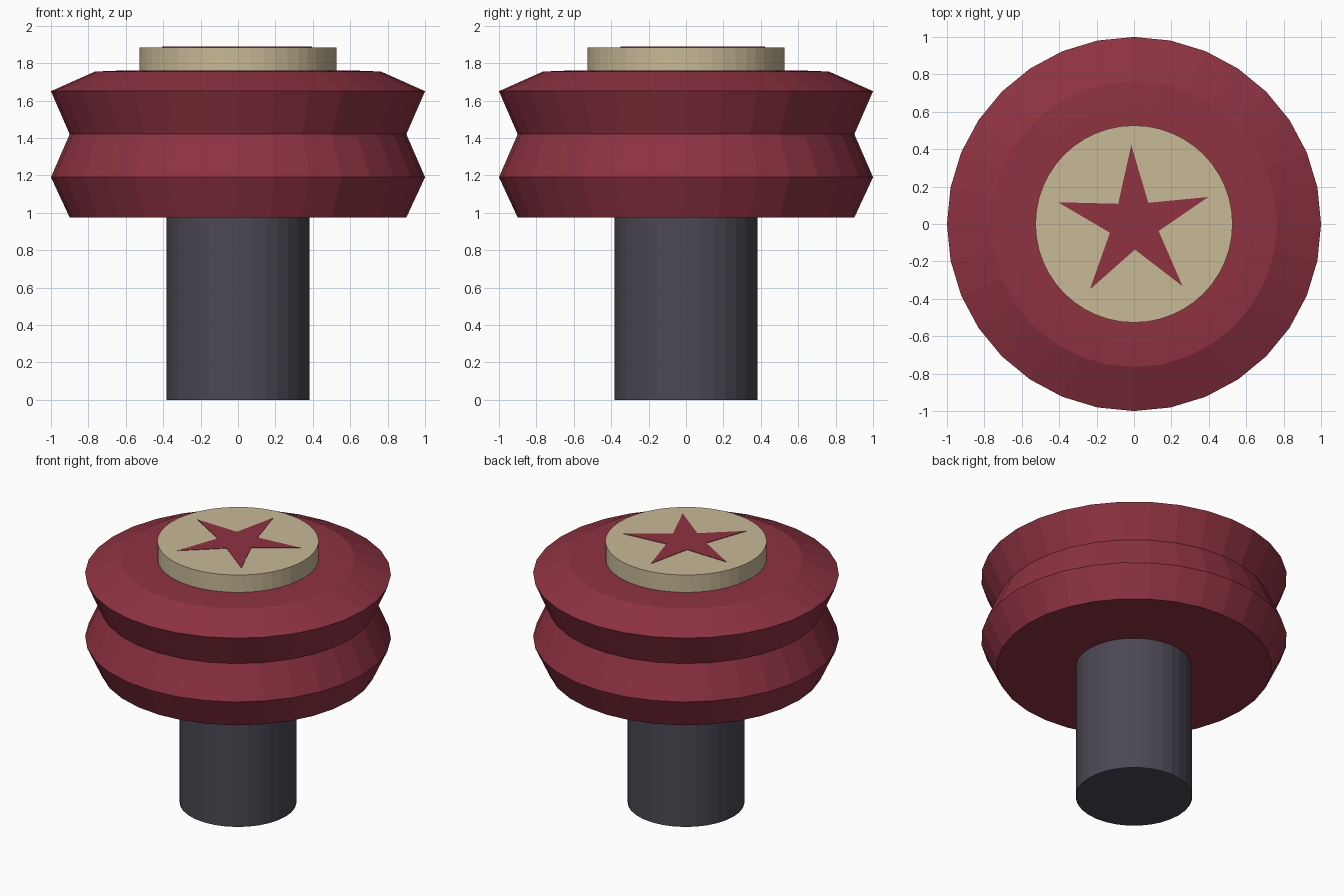
import bpy
import bmesh
import math

if "Cube" in bpy.data.objects:
    bpy.data.objects.remove(bpy.data.objects["Cube"])


def material(name, srgb):
    mat = bpy.data.materials.new(name)
    lin = [((c / 255 + 0.055) / 1.055) ** 2.4 for c in srgb]
    mat.diffuse_color = (*lin, 1)
    mat.use_nodes = True
    mat.node_tree.nodes["Principled BSDF"].inputs["Base Color"].default_value = mat.diffuse_color
    return mat


def make_object(name, bm, mat):
    bmesh.ops.recalc_face_normals(bm, faces=bm.faces)
    mesh = bpy.data.meshes.new(name)
    bm.to_mesh(mesh)
    bm.free()
    mesh.materials.append(mat)
    obj = bpy.data.objects.new(name, mesh)
    bpy.context.collection.objects.link(obj)
    return obj


def lathe(name, profile, sides, mat):
    """Spin (radius, height) points round z and close both ends."""
    bm = bmesh.new()
    rings = []
    for r, z in profile:
        rings.append([bm.verts.new((r * math.cos(a), r * math.sin(a), z))
                      for a in (math.tau * i / sides for i in range(sides))])
    for low, high in zip(rings, rings[1:]):
        for i in range(sides):
            j = (i + 1) % sides
            bm.faces.new((low[i], low[j], high[j], high[i]))
    bm.faces.new(rings[0])
    bm.faces.new(rings[-1])
    return make_object(name, bm, mat)


red = material("dark red", (142, 50, 65))
tan = material("tan", (200, 186, 151))
grey = material("dark grey", (76, 72, 84))

# Stem, ribbed head and top cap
lathe("stem", [(0.382, 0), (0.382, 0.975)], 32, grey)
lathe("ribbed_head", [(0.90, 0.975), (1.0, 1.19), (0.90, 1.42), (1.0, 1.65),
                      (0.765, 1.755), (0.635, 1.76)], 32, red)
lathe("top_cap", [(0.527, 1.75), (0.527, 1.885)], 48, tan)

# Thin star plate on the cap
bm = bmesh.new()
points = []
for k in range(10):
    a = math.radians(92 + 36 * k)
    r = 0.137 if k % 2 else 0.422
    points.append(bm.verts.new((r * math.cos(a), r * math.sin(a), 1.884)))
star = bm.faces.new(points)
side = bmesh.ops.extrude_face_region(bm, geom=[star], use_keep_orig=True)
top = [v for v in side["geom"] if isinstance(v, bmesh.types.BMVert)]
bmesh.ops.translate(bm, verts=top, vec=(0, 0, 0.004))
make_object("star_plate", bm, red)
